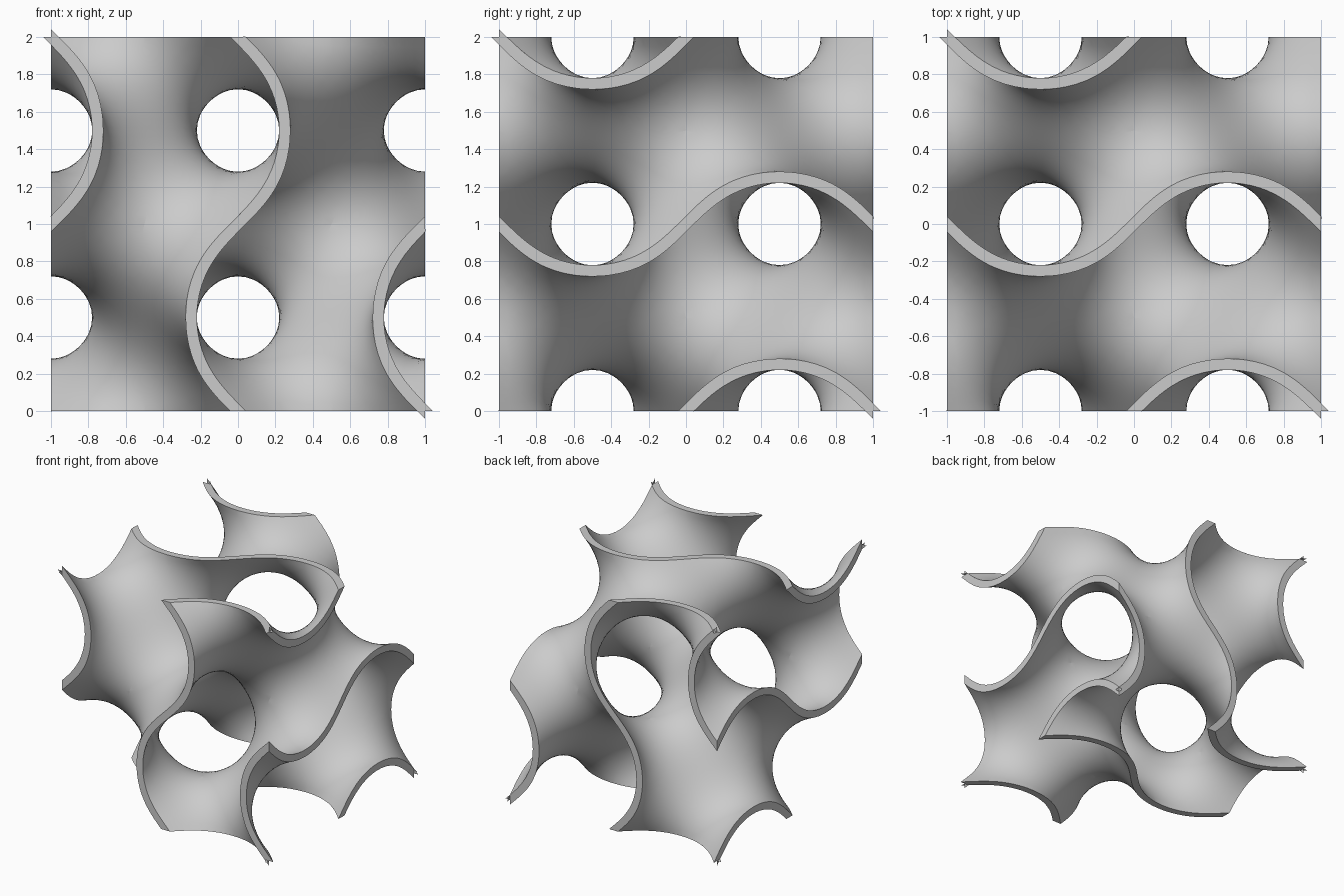
import bpy, bmesh
from math import pi, sin, cos
from itertools import product
from mathutils import Vector

N = 44            # cells along one side
LEVEL = 0.133     # half thickness of the wall, as a field value
STEP = 2 / N

if "Cube" in bpy.data.objects:
    bpy.data.objects.remove(bpy.data.objects["Cube"], do_unlink=True)


def field(p):
    x, y, z = p[0] * pi, p[1] * pi, p[2] * pi
    return sin(x) * cos(y) + sin(y) * cos(z) + sin(z) * cos(x)


def gradient(p):
    x, y, z = p[0] * pi, p[1] * pi, p[2] * pi
    return pi * Vector((cos(x) * cos(y) - sin(z) * sin(x),
                        cos(y) * cos(z) - sin(x) * sin(y),
                        cos(z) * cos(x) - sin(y) * sin(z)))


def snap(p, cell, level):
    """Move a point onto a level of the field, keeping rim points on the block's sides."""
    p = Vector(p)
    rim = [a for a in range(3) if cell[a] in (0, N)]
    for a in rim:
        p[a] = -1 if cell[a] == 0 else 1
    for _ in range(6):
        g = gradient(p)
        for a in rim:
            g[a] = 0
        p -= g * ((field(p) - level) / max(g.length_squared, 0.5))
    return p


# Grid of field samples, with the outer cells centred on the sides of the block
nodes = range(N + 2)
value = {n: field([-1 + (i - 0.5) * STEP for i in n]) for n in product(nodes, repeat=3)}

# Middle sheet: one quad around each grid edge that crosses the surface
bm = bmesh.new()
cells, cell_of = {}, {}


def cell_vert(cell):
    if cell not in cells:
        v = bm.verts.new(snap([-1 + i * STEP for i in cell], cell, 0))
        cells[cell] = v
        cell_of[v] = cell
    return cells[cell]


for node in value:
    for a in range(3):
        b, c = (a + 1) % 3, (a + 2) % 3
        if node[a] > N or not (0 < node[b] <= N and 0 < node[c] <= N):
            continue
        end = list(node)
        end[a] += 1
        if (value[node] > 0) == (value[tuple(end)] > 0):
            continue
        ring = []
        for db, dc in ((1, 1), (0, 1), (0, 0), (1, 0)):
            k = list(node)
            k[b] -= db
            k[c] -= dc
            ring.append(cell_vert(tuple(k)))
        bm.faces.new(ring if value[node] > 0 else ring[::-1])

# Even out the quads while holding them to the surface
for _ in range(8):
    bmesh.ops.smooth_vert(bm, verts=bm.verts[:], factor=0.5,
                          use_axis_x=True, use_axis_y=True, use_axis_z=True)
    for v in bm.verts:
        v.co = snap(v.co, cell_of[v], 0)

# Two skins either side of the middle sheet, joined by flat rims
wall = bmesh.new()
lift = Vector((0, 0, 1))
skins = [{v: wall.verts.new(snap(v.co, cell_of[v], s * LEVEL) + lift) for v in bm.verts}
         for s in (-1, 1)]
for f in bm.faces:
    for skin, order in zip(skins, (1, -1)):
        wall.faces.new([skin[v] for v in f.verts][::order])
for e in bm.edges:
    if e.is_boundary:
        u, v = e.verts
        wall.faces.new((skins[0][u], skins[0][v], skins[1][v], skins[1][u]))
bmesh.ops.recalc_face_normals(wall, faces=wall.faces[:])

mesh = bpy.data.meshes.new("gyroid_wall")
wall.to_mesh(mesh)
wall.free()
bm.free()
obj = bpy.data.objects.new("gyroid_wall", mesh)
bpy.context.collection.objects.link(obj)

# Plain grey material
grey = bpy.data.materials.new("plain_grey")
grey.use_nodes = True
colour = (0.6, 0.6, 0.6, 1)
grey.diffuse_color = colour
grey.node_tree.nodes["Principled BSDF"].inputs["Base Color"].default_value = colour
mesh.materials.append(grey)

bpy.ops.object.select_all(action="DESELECT")
obj.select_set(True)
bpy.context.view_layer.objects.active = obj
bpy.ops.object.shade_smooth_by_angle(angle=0.7)
